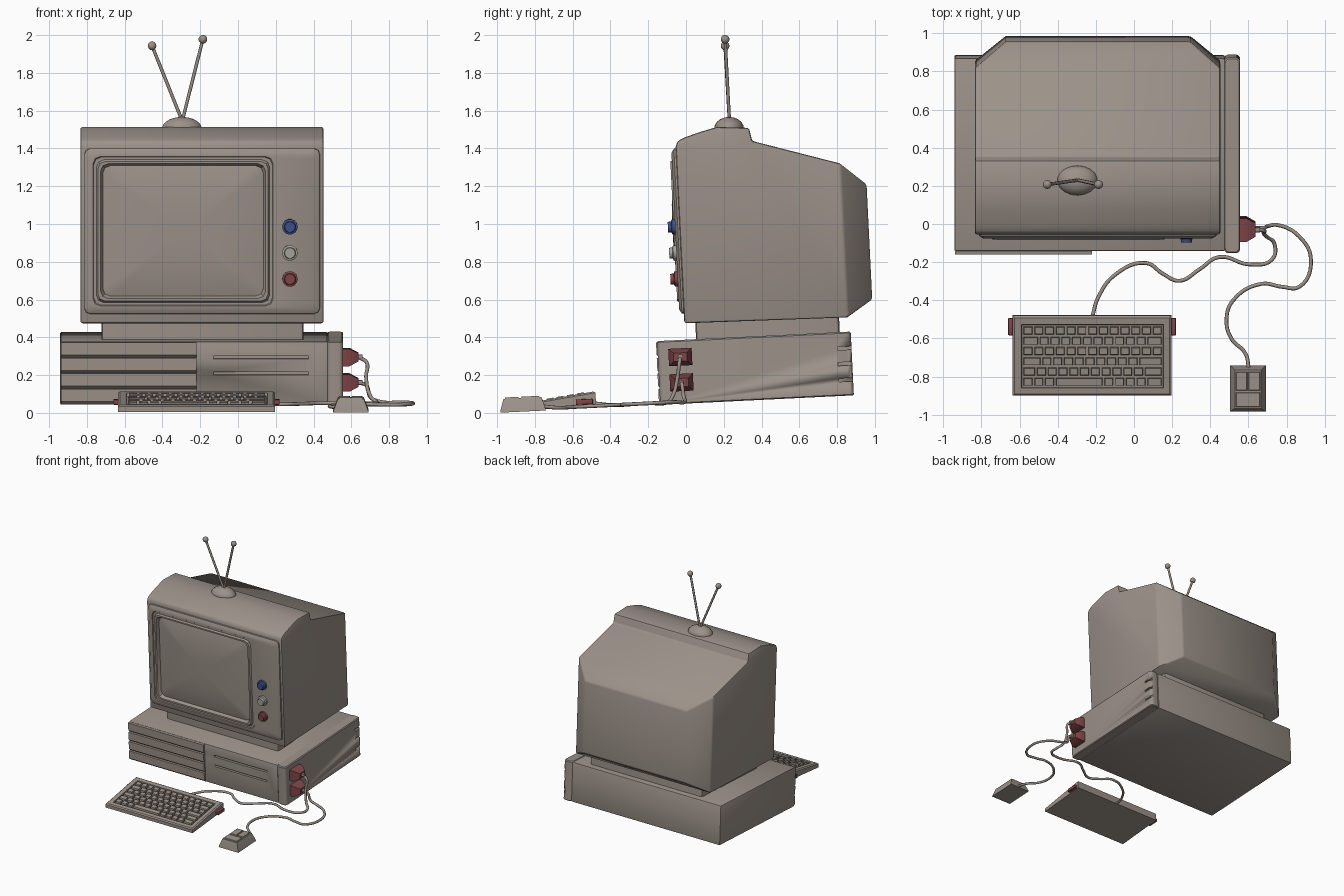
import bpy, bmesh, math
from mathutils import Matrix, Vector

if "Cube" in bpy.data.objects:
    bpy.data.objects.remove(bpy.data.objects["Cube"])

# The whole set leans back by about 3 degrees on a sloped desk plane
A = 0.049
TILT = Matrix.Translation((0, 0, A)) @ Matrix.Rotation(A, 4, 'X')


def material(name, rgb):
    m = bpy.data.materials.new(name)
    m.diffuse_color = (*rgb, 1)
    m.use_nodes = True
    m.node_tree.nodes["Principled BSDF"].inputs["Base Color"].default_value = m.diffuse_color
    return m


TAUPE = material("taupe plastic", (0.33, 0.285, 0.25))
RED = material("dull red", (0.22, 0.06, 0.065))
BLUE = material("dull blue", (0.05, 0.085, 0.26))
PALE = material("pale grey", (0.40, 0.38, 0.35))


def finish(name, bm, mat=TAUPE, tilt=True, bevel=0, angle=32):
    bmesh.ops.recalc_face_normals(bm, faces=bm.faces)
    if bevel:
        sharp = [e for e in bm.edges if len(e.link_faces) == 2 and e.calc_face_angle() > 0.7]
        bmesh.ops.bevel(bm, geom=sharp, offset=bevel, segments=2, profile=0.5,
                        affect='EDGES', clamp_overlap=True)
    if tilt:
        bm.transform(TILT)
    me = bpy.data.meshes.new(name)
    bm.to_mesh(me)
    bm.free()
    me.materials.append(mat)
    me.shade_smooth()
    me.set_sharp_from_angle(angle=math.radians(angle))
    ob = bpy.data.objects.new(name, me)
    bpy.context.collection.objects.link(ob)
    return ob


def loft(loops, bm=None):
    """Skin a list of equal-length point loops and cap both ends."""
    bm = bm or bmesh.new()
    rings = [[bm.verts.new(p) for p in lp] for lp in loops]
    n = len(rings[0])
    for a, b in zip(rings, rings[1:]):
        for i in range(n):
            j = (i + 1) % n
            bm.faces.new((a[i], a[j], b[j], b[i]))
    bm.faces.new(rings[0][::-1])
    bm.faces.new(rings[-1])
    return bm


def rect(plane, u0, u1, v0, v1, w, r=0, n=3):
    """Rectangle loop with rounded corners; w is a number or a function of u, v."""
    pts = []
    for k, (cu, cv) in enumerate(((u1 - r, v1 - r), (u0 + r, v1 - r), (u0 + r, v0 + r), (u1 - r, v0 + r))):
        for i in range(n if r else 1):
            t = (k + i / (n - 1)) * math.pi / 2
            u, v = cu + r * math.cos(t), cv + r * math.sin(t)
            d = w(u, v) if callable(w) else w
            pts.append({'xy': (u, v, d), 'xz': (u, d, v), 'yz': (d, u, v)}[plane])
    return pts


def box(x0, x1, y0, y1, z0, z1, bm=None):
    return loft([rect('xy', x0, x1, y0, y1, z) for z in (z0, z1)], bm)


def circle(x, z, r, y, n=14):
    return [(x + r * math.cos(2 * math.pi * i / n), y, z + r * math.sin(2 * math.pi * i / n)) for i in range(n)]


def cut(ob, boxes):
    bm = bmesh.new()
    for b in boxes:
        box(*b, bm=bm)
    cutter = finish("cutter", bm)
    cutter.hide_render = True
    mod = ob.modifiers.new("cut", 'BOOLEAN')
    mod.operation, mod.solver, mod.object = 'DIFFERENCE', 'EXACT', cutter
    bpy.context.view_layer.objects.active = ob
    bpy.ops.object.modifier_apply(modifier=mod.name)
    bpy.data.objects.remove(cutter)


def tube(name, pts, r):
    cu = bpy.data.curves.new(name, 'CURVE')
    cu.dimensions, cu.bevel_depth, cu.bevel_resolution = '3D', r, 2
    cu.resolution_u, cu.use_fill_caps = 6, True
    sp = cu.splines.new('BEZIER')
    sp.bezier_points.add(len(pts) - 1)
    for bp, p in zip(sp.bezier_points, pts):
        bp.co = p
        bp.handle_left_type = bp.handle_right_type = 'AUTO'
    tmp = bpy.data.objects.new("tmp", cu)
    bpy.context.collection.objects.link(tmp)
    me = bpy.data.meshes.new_from_object(tmp.evaluated_get(bpy.context.evaluated_depsgraph_get()))
    bm = bmesh.new()
    bm.from_mesh(me)
    bpy.data.objects.remove(tmp)
    finish(name, bm, tilt=False, angle=60)


def ball(name, c, r):
    bm = bmesh.new()
    bmesh.ops.create_uvsphere(bm, u_segments=18, v_segments=10, radius=1,
                              matrix=Matrix.Translation(c) @ Matrix.Diagonal((*r, 1)))
    finish(name, bm, tilt=False)


# Computer case: main box with drive slots, slatted front, rounded right strip with vents
case = finish("case", box(-0.942, 0.476, -0.126, 0.887, 0, 0.336), bevel=0.008)
cut(case, [(-0.13, 0.372, -0.2, -0.106, z, z + 0.014) for z in (0.159, 0.244)])
slats = [(-0.115, 0.004)]
for i in range(4):
    z = 0.004 + i * 0.082
    slats += [(-0.128, z), (-0.143, z + 0.014), (-0.143, z + 0.08)]
slats += [(-0.115, 0.333)]
finish("case_slats", loft([[(x, y, z) for y, z in slats] for x in (-0.938, -0.22)]))
strip = finish("case_side_strip", loft([
    rect('xy', 0.472 + d, 0.557 - d, -0.137 + d, 0.89 - d, z, 0.024, 5)
    for z, d in ((0, 0.006), (0.006, 0), (0.331, 0), (0.338, 0.006))]))
cut(strip, [(0.538, 0.7, 0.815, 1.0, z, z + 0.018) for z in (0.075, 0.16, 0.243)])

# Neck between case and screen
finish("neck", loft([rect('xy', -0.722, 0.348, 0.07, 0.832, z, 0.02) for z in (0.33, 0.43)]))

# Television shell: side profile, then the tapered back pushed out
prof = [(0.012, 0.425), (0.012, 1.36), (0.022, 1.389), (0.06, 1.408), (0.15, 1.434), (0.235, 1.455),
        (0.405, 1.442), (0.418, 1.372), (0.878, 1.23), (0.878, 0.414)]
bm = loft([[(x, y, z) for y, z in prof] for x in (-0.835, 0.453)])
bm.normal_update()
back = [f for f in bm.faces if len(f.verts) == 4 and all(abs(v.co.y - 0.878) < 1e-4 for v in f.verts)]
for f in bmesh.ops.extrude_discrete_faces(bm, faces=back)['faces']:
    for v in f.verts:
        v.co = (0.296 if v.co.x > 0 else -0.673, 1.012, 1.112 if v.co.z > 0.8 else 0.503)
finish("tv_shell", bm, bevel=0.012)

# Bezel, raised frame and bulging screen in one nested skin
loops = [rect('xz', -0.815, 0.435, 0.474, 1.354, 0.02, 0.03),
         rect('xz', -0.812, 0.432, 0.477, 1.351, 0.002, 0.03),
         rect('xz', -0.79, 0.41, 0.50, 1.33, -0.012, 0.03),
         rect('xz', -0.768, 0.186, 0.518, 1.311, -0.012, 0.04),
         rect('xz', -0.764, 0.182, 0.522, 1.307, -0.006, 0.04),
         rect('xz', -0.75, 0.168, 0.536, 1.293, -0.006, 0.04),
         rect('xz', -0.742, 0.16, 0.544, 1.285, -0.02, 0.04),
         rect('xz', -0.728, 0.146, 0.558, 1.273, -0.02, 0.04),
         rect('xz', -0.716, 0.134, 0.57, 1.261, 0.006, 0.04)]
for t in (0.97, 0.85, 0.65, 0.4, 0.15):
    loops.append(rect('xz', -0.291 - 0.425 * t, -0.291 + 0.425 * t, 0.9155 - 0.345 * t, 0.9155 + 0.345 * t,
                      0.006 - 0.032 * (1 - t ** 3), 0.04 * t))
finish("bezel_and_screen", loft(loops))

# Control knobs
for name, z, mat in (("blue_knob", 0.938, BLUE), ("pale_knob", 0.8, PALE), ("red_knob", 0.662, RED)):
    finish(name, loft([circle(0.275, z, r, y) for r, y in
                       ((0.041, -0.008), (0.041, -0.028), (0.031, -0.032), (0.028, -0.05))]), mat)

# Antenna: dome, two rods with ball tips
ball("antenna_dome", (-0.297, 0.228, 1.505), (0.107, 0.079, 0.062))
for side, tip in (("left", (-0.455, 0.207, 1.943)), ("right", (-0.186, 0.207, 1.978))):
    tube("antenna_rod_" + side, [(-0.295, 0.23, 1.545), tip], 0.009)
    ball("antenna_tip_" + side, tip, (0.023, 0.023, 0.023))

# Plugs on the right side of the case
for name, z in (("upper_plug", 0.248), ("lower_plug", 0.113)):
    finish(name, loft([rect('yz', -0.018 - a, -0.018 + a, z - b, z + b, x) for x, a, b in
                       ((0.55, 0.062, 0.046), (0.59, 0.062, 0.046), (0.637, 0.036, 0.022))]), RED)
    finish(name + "_collar", loft([rect('yz', -0.032, -0.004, z - 0.014, z + 0.014, x, 0.012) for x in (0.63, 0.66)]))


# Keyboard: wedge body with a sunken well and staggered keys
def low(x, y):
    return (y + 0.9) * 0.045


def top(off):
    return lambda x, y: 0.036 + (y + 0.9) * 0.125 + off


finish("keyboard_body", loft([
    rect('xy', -0.636, 0.196, -0.9, -0.476, low),
    rect('xy', -0.636, 0.196, -0.9, -0.476, top(-0.008)),
    rect('xy', -0.626, 0.186, -0.892, -0.488, top(0)),
    rect('xy', -0.59, 0.155, -0.859, -0.523, top(0)),
    rect('xy', -0.587, 0.152, -0.856, -0.526, top(-0.018))]))
P = 0.0565
rows = [[1] * 13, [1.5] + [1] * 10 + [1.5], [1] * 13, [1.75] + [1] * 9 + [2.25],
        [1.25] + [1] * 10 + [1.75], [1, 1, 1, 4.5, 1, 1, 1, 1, 1.5]]
bm = bmesh.new()
for j, row in enumerate(rows):
    x, y = -0.584, -0.529 - 0.0542 * j
    for w in row:
        e = x + w * P
        loft([rect('xy', x + 0.005, e - 0.005, y - 0.048, y - 0.006, top(-0.022)),
              rect('xy', x + 0.008, e - 0.008, y - 0.045, y - 0.009, top(0.005))], bm)
        x = e
finish("keyboard_keys", bm)
for name, x in (("keyboard_tab_left", -0.66), ("keyboard_tab_right", 0.19)):
    finish(name, box(x, x + 0.03, -0.582, -0.492, 0.022, 0.05), RED, bevel=0.004)

# Mouse with two buttons and a palm plate
finish("mouse_body", loft([rect('xy', 0.503 + d, 0.692 - d, -0.985 + e, -0.743 - e, z) for z, d, e in
                           ((0, 0, 0), (0.012, 0.003, 0.002), (0.072, 0.026, 0.02))]))
for name, a, b, c, d in (("mouse_button_left", 0.534, 0.595, -0.872, -0.772),
                         ("mouse_button_right", 0.6, 0.661, -0.872, -0.772),
                         ("mouse_palm", 0.534, 0.661, -0.958, -0.88)):
    finish(name, loft([rect('xy', a + i, b - i, c + i, d - i, z) for z, i in ((0.07, 0), (0.079, 0.004))]))


# Cables lying on the desk plane
def lay(pts):
    return [(x, y, A + A * y + 0.011) for x, y in pts]


tube("keyboard_cable", [(0.64, -0.03, 0.295), (0.682, -0.035, 0.265), (0.678, -0.045, 0.19), (0.7, -0.07, 0.09)]
     + lay([(0.735, -0.1), (0.725, -0.185), (0.605, -0.212), (0.448, -0.173), (0.34, -0.24), (0.238, -0.298),
            (0.15, -0.26), (0.065, -0.205), (-0.1, -0.267), (-0.19, -0.39)]) + [(-0.217, -0.48, 0.05)], 0.01)
tube("mouse_cable", [(0.64, -0.022, 0.16), (0.68, -0.02, 0.145), (0.7, -0.012, 0.085)]
     + lay([(0.75, -0.005), (0.866, -0.065), (0.928, -0.19), (0.866, -0.33), (0.78, -0.33), (0.667, -0.314),
            (0.52, -0.4), (0.485, -0.5), (0.51, -0.6), (0.585, -0.68)]) + [(0.602, -0.76, 0.035)], 0.01)
